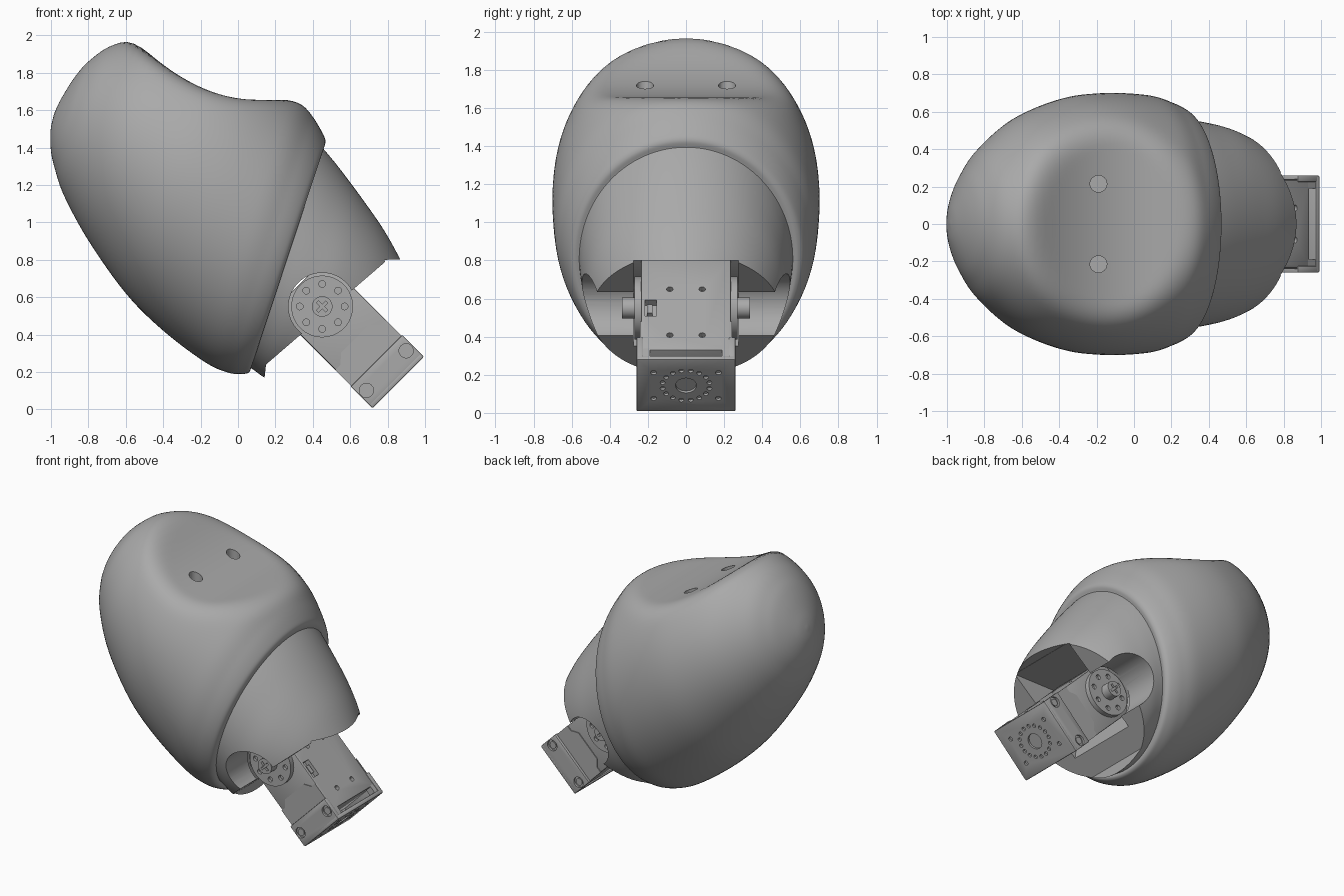
import bpy, bmesh, math
from mathutils import Matrix, Vector

cube = bpy.data.objects.get("Cube")
if cube:
    bpy.data.objects.remove(cube, do_unlink=True)

grey = bpy.data.materials.new("plain grey")
grey.use_nodes = True
grey.diffuse_color = (0.4, 0.4, 0.4, 1)
grey.node_tree.nodes["Principled BSDF"].inputs["Base Color"].default_value = (0.4, 0.4, 0.4, 1)

# Directions across and along the tilted rim of the shell
ACROSS = Vector((0.949, 0, -0.314))
ALONG = Vector((0.314, 0, 0.949))
# Frame of the tilted actuator, centred on its pivot
TILT = Matrix.Translation((0.45, 0, 0.55)) @ Matrix.Rotation(math.radians(45), 4, 'Y')


def finish(name, bm, frame=None):
    bmesh.ops.recalc_face_normals(bm, faces=bm.faces)
    if frame:
        bm.transform(frame)
    mesh = bpy.data.meshes.new(name)
    bm.to_mesh(mesh)
    bm.free()
    mesh.materials.append(grey)
    obj = bpy.data.objects.new(name, mesh)
    bpy.context.collection.objects.link(obj)
    return obj


def select(obj):
    bpy.ops.object.select_all(action='DESELECT')
    obj.select_set(True)
    bpy.context.view_layer.objects.active = obj


def smooth(obj, angle=35):
    select(obj)
    bpy.ops.object.shade_smooth_by_angle(angle=math.radians(angle))


def cut(obj, cutter):
    mod = obj.modifiers.new("cut", 'BOOLEAN')
    mod.operation, mod.solver, mod.object = 'DIFFERENCE', 'EXACT', cutter
    select(obj)
    bpy.ops.object.modifier_apply(modifier=mod.name)
    bpy.data.objects.remove(cutter, do_unlink=True)


def spline(rows, steps):
    out = []
    for i in range(len(rows) - 1):
        a, b = rows[max(i - 1, 0)], rows[i]
        c, d = rows[i + 1], rows[min(i + 2, len(rows) - 1)]
        for k in range(steps):
            t = k / steps
            out.append([q + t / 2 * (r - p + t * (2*p - 5*q + 4*r - s + t * (3*(q - r) + s - p)))
                        for p, q, r, s in zip(a, b, c, d)])
    return out + [list(rows[-1])]


def loft(rows, steps=6, sides=112):
    """Oval sections: offset, low edge, high edge, half width."""
    bm = bmesh.new()
    rings = []
    for s, low, high, wide in spline(rows, steps):
        ring = []
        for k in range(sides):
            ang = math.tau * k / sides
            p = ACROSS * s + ALONG * ((low + high) / 2 + (high - low) / 2 * math.cos(ang))
            ring.append(bm.verts.new((p.x, wide * math.sin(ang), p.z)))
        rings.append(ring)
    for a, b in zip(rings, rings[1:]):
        for k in range(sides):
            n = (k + 1) % sides
            bm.faces.new((a[k], a[n], b[n], b[k]))
    bm.faces.new(rings[0])
    bm.faces.new(rings[-1])
    return bm


def prism(name, outline, y0, y1, frame=None):
    bm = bmesh.new()
    near = [bm.verts.new((x, y0, z)) for x, z in outline]
    far = [bm.verts.new((x, y1, z)) for x, z in outline]
    bm.faces.new(near)
    bm.faces.new(far)
    for i in range(len(near)):
        j = (i + 1) % len(near)
        bm.faces.new((near[i], near[j], far[j], far[i]))
    return finish(name, bm, frame)


def box(name, x, y, z, bevel=0.0):
    bm = bmesh.new()
    bmesh.ops.create_cube(bm, size=1)
    for v in bm.verts:
        v.co = [p[0] if c < 0 else p[1] for p, c in zip((x, y, z), v.co)]
    if bevel:
        bmesh.ops.bevel(bm, geom=bm.edges[:], offset=bevel, segments=2, affect='EDGES', profile=0.5)
    return finish(name, bm, TILT)


def rods(name, axis, items, frame=TILT, sides=24):
    """Cylinders along one axis: centre, radius, length."""
    turn = {'X': Matrix.Rotation(math.pi / 2, 4, 'Y'),
            'Y': Matrix.Rotation(math.pi / 2, 4, 'X'), 'Z': Matrix()}[axis]
    bm = bmesh.new()
    for centre, radius, length in items:
        bmesh.ops.create_cone(bm, cap_ends=True, segments=sides, radius1=radius, radius2=radius,
                              depth=length, matrix=Matrix.Translation(centre) @ turn)
    return finish(name, bm, frame)


# Egg-shaped outer shell with a lip around its opening
body = loft([(-1.43, 1.18, 1.2, 0.01), (-1.42, 1.1, 1.28, 0.09), (-1.385, 1.0, 1.42, 0.2),
             (-1.335, 0.915, 1.53, 0.3), (-1.24, 0.79, 1.645, 0.42), (-1.04, 0.603, 1.76, 0.57),
             (-0.764, 0.4, 1.81, 0.67), (-0.515, 0.275, 1.8, 0.7), (-0.25, 0.185, 1.705, 0.69),
             (-0.11, 0.17, 1.61, 0.655), (-0.03, 0.19, 1.54, 0.62), (-0.005, 0.21, 1.505, 0.59),
             (-0.005, 0.235, 1.47, 0.562)])

# Soft saddle pressed into the top
BLEND = 0.1
for v in body.verts:
    saddle = 1.655 + 0.75 * max(0.1 - v.co.x, 0) ** 2
    lowest = min(v.co.z, saddle)
    v.co.z = lowest - max(BLEND - abs(v.co.z - saddle), 0) ** 2 / (4 * BLEND)
shell = finish("outer_shell", body)
cut(shell, rods("saddle_hole_cutter", 'Z',
                [((-0.19, side * 0.215, 1.8), 0.045, 0.36) for side in (-1, 1)], Matrix()))
smooth(shell)

# Inner sleeve, cut open for the actuator
sleeve = finish("inner_sleeve", loft([
    (-0.1, 0.25, 1.52, 0.57), (0, 0.23, 1.464, 0.56), (0.12, 0.2, 1.388, 0.545),
    (0.284, 0.22, 1.273, 0.51), (0.439, 0.28, 1.156, 0.44), (0.574, 0.36, 1.032, 0.345),
    (0.65, 0.42, 0.95, 0.27)]))
cut(sleeve, prism("opening_cutter", [(1.3, 0.8), (0.8, 0.8), (0.15, 0.24), (0.14, 0.15),
                                     (0.14, -0.3), (1.3, -0.3)], -1, 1))
cut(sleeve, prism("pocket_cutter", [(0.82, 0.799), (0.45, 0.799), (0.25, 0.6), (0.28, 0.33),
                                    (0.6, 0.4)], -0.275, 0.275))
cut(sleeve, rods("pivot_cutter", 'Y', [((0, 0, 0), 0.18, 2)], sides=64))
smooth(sleeve)

# Actuator body with a socket and screw holes in its upper face
case = box("actuator_body", (-0.17, 0.5), (-0.235, 0.235), (-0.19, 0.19), 0.008)
cut(case, rods("face_hole_cutter", 'Z', [((a, y, 0.19), 0.017, 0.06)
                                         for a in (0.05, 0.39) for y in (-0.085, 0.085)]))
cut(case, box("socket_cutter", (0.13, 0.25), (-0.215, -0.155), (0.15, 0.25)))
smooth(case)
box("socket_plug", (0.16, 0.22), (-0.205, -0.175), (0.14, 0.185))

# End plate with its ring of holes
plate = box("end_plate", (0.545, 0.575), (-0.26, 0.26), (-0.195, 0.195), 0.008)
holes = [((0.575, 0, 0), 0.055, 0.03)]
for k in range(16):
    ang = math.tau * (k + 0.5) / 16
    holes.append(((0.575, 0.125 * math.cos(ang), 0.11 * math.sin(ang)), 0.013, 0.03))
for y in (-0.17, 0.17):
    for b in (-0.095, 0.095):
        holes.append(((0.575, y, b), 0.015, 0.03))
cut(plate, rods("plate_hole_cutter", 'X', holes, sides=16))
smooth(plate)

SEAM = [(0.247, -0.106), (0.29, -0.15), (0.29, -0.19), (0.412, -0.19),
        (0.412, 0.19), (0.29, 0.19), (0.29, 0.15), (0.247, 0.106)]
for side, label in ((-1, "right"), (1, "left")):
    # Bracket arm with two recessed screws
    arm = box(label + "_bracket_arm", (0.41, 0.57), sorted((side * 0.225, side * 0.26)),
              (-0.195, 0.195), 0.006)
    spots = [(0.485, b) for b in (-0.15, 0.15)]
    cut(arm, rods("screw_cutter", 'Y', [((a, side * 0.26, b), 0.038, 0.03) for a, b in spots]))
    smooth(arm)
    screws = rods(label + "_screws", 'Y', [((a, side * 0.245, b), 0.025, 0.016) for a, b in spots])
    smooth(screws)
    prism(label + "_side_cover", SEAM, side * 0.234, side * 0.241, TILT)
    # Spacers between the case and the end plate
    for b in (-0.165, 0.165):
        box(label + "_spacer", (0.49, 0.55), sorted((side * 0.19, side * 0.23)),
            (b - 0.025, b + 0.025))

    # Pivot disc with a ring of holes
    disc = rods(label + "_pivot_disc", 'Y', [((0, side * 0.25, 0), 0.165, 0.04)], sides=64)
    ring = [((0.12 * math.cos(k * math.tau / 8), side * 0.27, 0.12 * math.sin(k * math.tau / 8)),
             0.018, 0.04) for k in range(8)]
    cut(disc, rods("disc_hole_cutter", 'Y', ring, sides=16))
    smooth(disc)
    hub = rods(label + "_pivot_hub", 'Y', [((0, side * 0.29, 0), 0.055, 0.09)], sides=32)
    cross = box("cross_cutter", (-0.035, 0.035), sorted((side * 0.32, side * 0.35)), (-0.008, 0.008))
    cut(hub, cross)
    cross = box("cross_cutter", (-0.008, 0.008), sorted((side * 0.32, side * 0.35)), (-0.035, 0.035))
    cut(hub, cross)
    smooth(hub)
